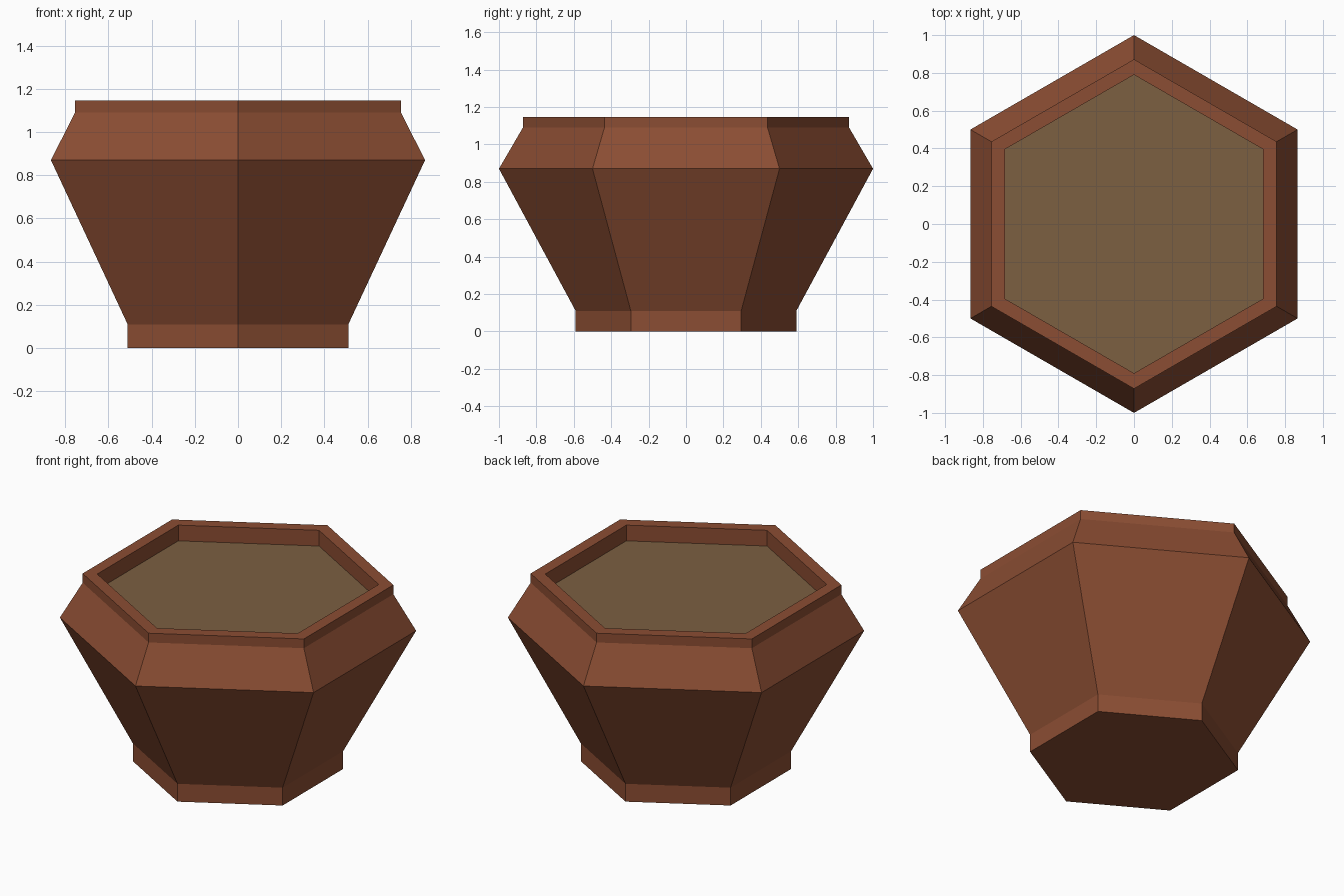
import bpy, bmesh, math

if "Cube" in bpy.data.objects:
    bpy.data.objects.remove(bpy.data.objects["Cube"])


def flat_material(name, rgb):
    m = bpy.data.materials.new(name)
    m.diffuse_color = (*rgb, 1.0)
    m.use_nodes = True
    m.node_tree.nodes["Principled BSDF"].inputs["Base Color"].default_value = m.diffuse_color
    return m


def hex_ring(bm, r, z):
    # six corners, with two of them on the y axis
    return [bm.verts.new((r * math.cos(math.radians(30 + 60 * i)),
                          r * math.sin(math.radians(30 + 60 * i)), z)) for i in range(6)]


def hex_lathe(name, profile, mat, cap_bottom=False, cap_top=False):
    bm = bmesh.new()
    rings = [hex_ring(bm, r, z) for r, z in profile]
    for a, b in zip(rings, rings[1:]):
        for i in range(6):
            j = (i + 1) % 6
            bm.faces.new((a[i], a[j], b[j], b[i]))
    if cap_bottom:
        bm.faces.new(rings[0][::-1])
    if cap_top:
        bm.faces.new(rings[-1])
    me = bpy.data.meshes.new(name)
    bm.to_mesh(me)
    bm.free()
    me.materials.append(mat)
    ob = bpy.data.objects.new(name, me)
    bpy.context.collection.objects.link(ob)
    return ob


terracotta = flat_material("terracotta", (0.26, 0.075, 0.033))
soil_brown = flat_material("soil brown", (0.20, 0.115, 0.053))

# pot: foot, flared body, shoulder, lip, rim top and inner wall
hex_lathe("pot", [(0.59, 0), (0.59, 0.11), (1.0, 0.87), (0.872, 1.09),
                  (0.872, 1.147), (0.79, 1.147), (0.79, 1.05)],
          terracotta, cap_bottom=True)

# soil surface inside the rim
hex_lathe("soil", [(0.79, 1.05)], soil_brown, cap_top=True)
